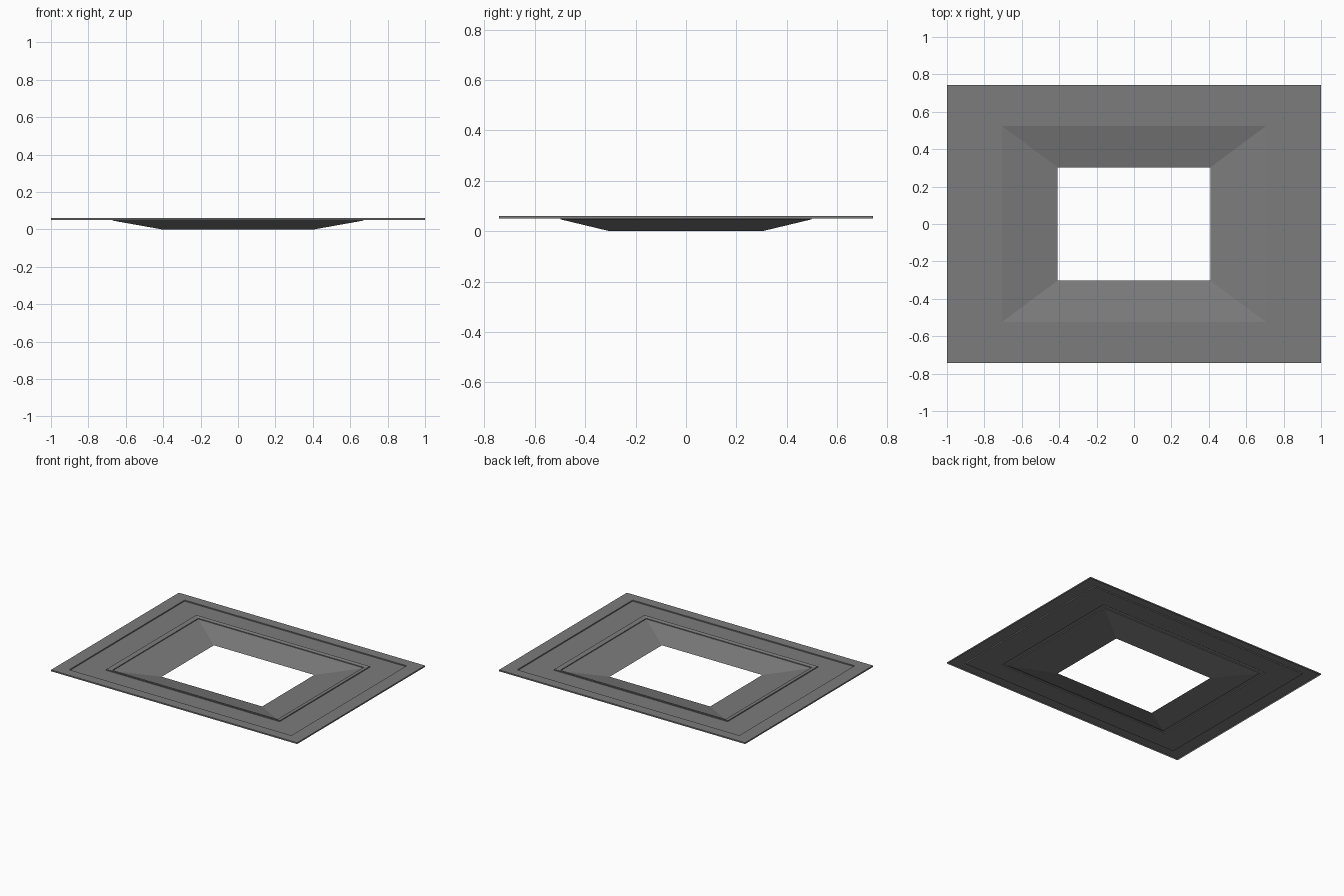
import bpy
import bmesh

cube = bpy.data.objects.get("Cube")
if cube:
    bpy.data.objects.remove(cube, do_unlink=True)

ASPECT = 0.742  # depth of every rectangle relative to its width

grey = bpy.data.materials.new("mid_grey")
grey.use_nodes = True
colour = (0.2, 0.2, 0.2, 1)
grey.diffuse_color = colour
grey.node_tree.nodes["Principled BSDF"].inputs["Base Color"].default_value = colour


def rectangular_sheet(name, profile):
    """Sweep a (half width, height) profile around a rectangle."""
    bm = bmesh.new()
    rings = []
    for half, z in profile:
        corners = [(-1, -1), (1, -1), (1, 1), (-1, 1)]
        rings.append([bm.verts.new((sx * half, sy * half * ASPECT, z))
                      for sx, sy in corners])
    for outer, inner in zip(rings, rings[1:]):
        for i in range(4):
            j = (i + 1) % 4
            bm.faces.new((outer[i], outer[j], inner[j], inner[i]))
    mesh = bpy.data.meshes.new(name)
    bm.to_mesh(mesh)
    bm.free()
    mesh.materials.append(grey)
    obj = bpy.data.objects.new(name, mesh)
    bpy.context.collection.objects.link(obj)
    return obj


# Raised outer border, its rim and the step down to the recessed band
rectangular_sheet("outer_border", [(1, 0.05), (1, 0.06), (0.902, 0.06), (0.902, 0.052)])

# Flat recessed band
rectangular_sheet("recessed_band", [(0.902, 0.052), (0.705, 0.052)])

# Low ridge with a sloping top
rectangular_sheet("inner_ridge", [(0.705, 0.052), (0.705, 0.059), (0.672, 0.053), (0.672, 0.047)])

# Sloping panels down to the open centre
rectangular_sheet("sloping_funnel", [(0.672, 0.047), (0.408, 0)])
